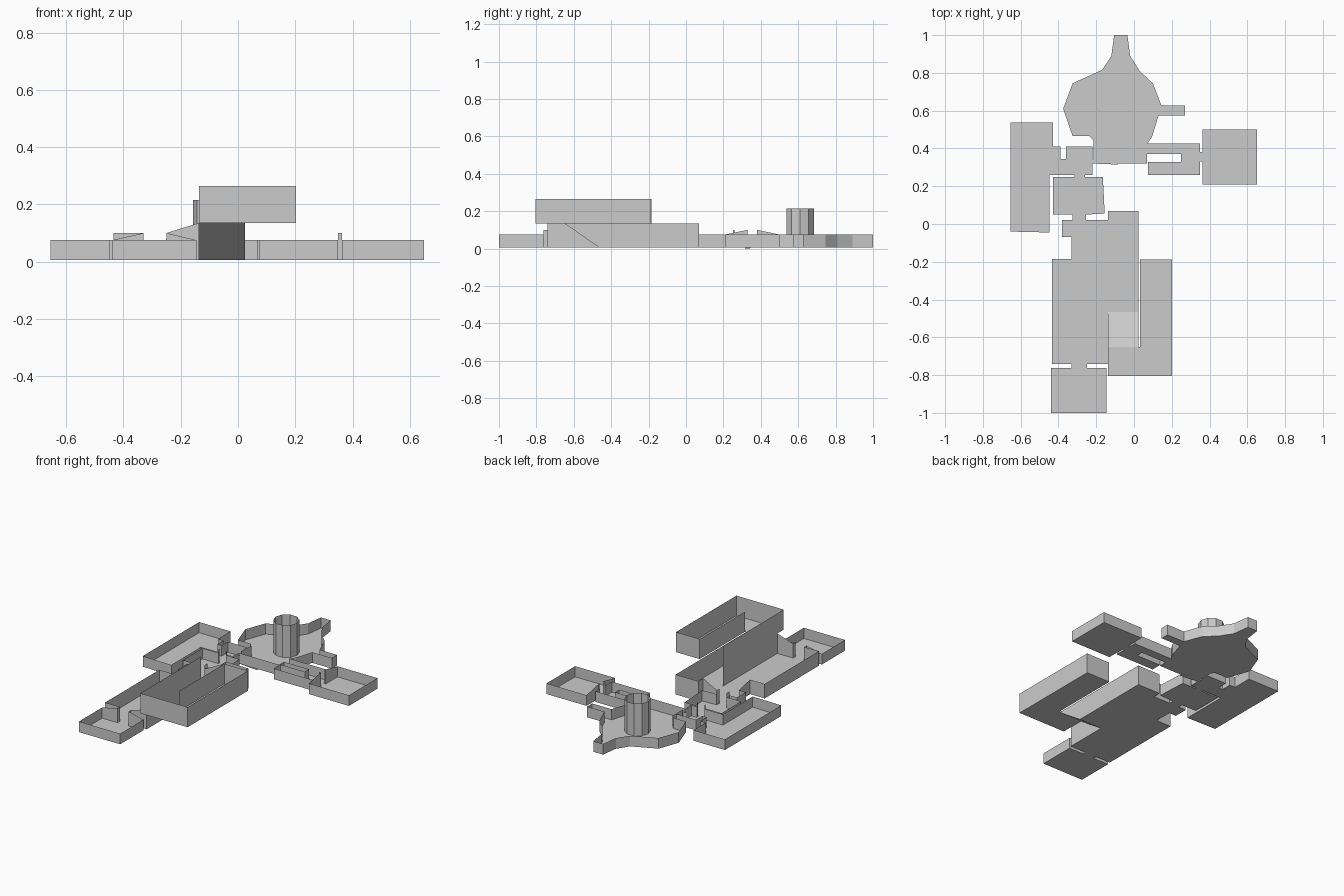
import bpy, bmesh
from math import cos, sin, tau

if "Cube" in bpy.data.objects:
    bpy.data.objects.remove(bpy.data.objects["Cube"])

FLOOR, WALL, DOOR, HIGH, TOP = 0.006, 0.075, 0.10, 0.135, 0.265


def mesh_object(name, faces):
    """Object from a list of faces, each a list of 3D corners."""
    bm = bmesh.new()
    for f in faces:
        bm.faces.new([bm.verts.new(p) for p in f])
    bmesh.ops.remove_doubles(bm, verts=bm.verts, dist=0.0005)
    me = bpy.data.meshes.new(name)
    bm.to_mesh(me)
    bm.free()
    ob = bpy.data.objects.new(name, me)
    bpy.context.collection.objects.link(ob)
    return ob


def room(name, outline, open_edges=(), z=FLOOR, top=WALL):
    """Open tray: floor outline (counterclockwise) with thin walls.
    A third value on a point overrides the wall height there."""
    pts = [(p[0], p[1], p[2] if len(p) > 2 else top) for p in outline]
    faces = [[(x, y, z) for x, y, h in pts]]
    for i, a in enumerate(pts):
        b = pts[(i + 1) % len(pts)]
        if i not in open_edges:
            faces.append([(b[0], b[1], z), (a[0], a[1], z), a, b])
    return mesh_object(name, faces)


def doorway(name, x0, x1, y0, y1, along_x):
    """Short link between rooms with two side walls."""
    pts = [(x0, y0), (x1, y0), (x1, y1), (x0, y1)]
    return room(name, pts, (1, 3) if along_x else (0, 2), top=DOOR)


# Cave with north tip and east side passage
room("cave", [
    (-.215, .32), (.07, .32), (.07, .37), (.07, .425), (.095, .46), (.13, .575),
    (.27, .575), (.27, .628), (.145, .628), (.10, .745), (.03, .81), (-.02, .89),
    (-.035, 1), (-.105, 1), (-.12, .89), (-.17, .815), (-.325, .745), (-.375, .61),
    (-.325, .465), (-.235, .465), (-.213, .44), (-.215, .41), (-.215, .345)], (2, 22))

# Faceted shaft standing in the cave, open at the top
N = 10
ring = [(-.08 + .077 * cos(tau * i / N), .61 + .077 * sin(tau * i / N)) for i in range(N)]
mesh_object("cave_shaft", [
    [(*ring[i], FLOOR), (*ring[(i + 1) % N], FLOOR),
     (*ring[(i + 1) % N], .215), (*ring[i], .215)] for i in range(N)])

# Sunken link floor between cave and west corridor
mesh_object("cave_link", [[(-.22, .345, FLOOR), (-.22, .32, FLOOR),
                           (-.085, .315, 0), (-.085, .34, 0)]])

# East corridor and room
room("east_corridor", [
    (.075, .26), (.35, .26), (.35, .33), (.35, .38), (.35, .425), (.07, .425),
    (.07, .37), (.25, .37), (.25, .327), (.075, .327)], (2, 5))
room("east_room", [
    (.363, .208), (.65, .208), (.65, .5), (.363, .5), (.363, .38, DOOR), (.363, .33, DOOR)], (4,))
doorway("east_doorway", .35, .363, .33, .38, True)

# West corridor and room
room("west_corridor", [
    (-.43, .26), (-.315, .26), (-.26, .26), (-.22, .26), (-.22, .32), (-.22, .345),
    (-.22, .41), (-.36, .41), (-.36, .345), (-.39, .345), (-.39, .41), (-.43, .41)],
    (1, 4, 11))
room("west_room", [
    (-.655, -.04), (-.447, -.045), (-.447, .26), (-.43, .26), (-.43, .41),
    (-.43, .537), (-.655, .537)], (3,))

# Middle room with doorways north and south
room("middle_room", [
    (-.43, .05), (-.325, .05), (-.255, .05), (-.155, .055), (-.165, .25),
    (-.26, .25), (-.315, .25), (-.43, .25)], (1, 5))
doorway("middle_north_doorway", -.315, -.26, .25, .26, False)
doorway("middle_south_doorway", -.325, -.255, .02, .05, False)

# Main hall
room("main_hall", [
    (-.435, -.74, DOOR), (-.33, -.74, DOOR), (-.25, -.74, DOOR), (-.137, -.74, HIGH),
    (-.137, -.465, HIGH), (.025, -.465, HIGH), (.025, .07, HIGH), (-.137, .07, HIGH),
    (-.137, .02, HIGH), (-.255, .02), (-.325, .02), (-.38, .02), (-.38, -.07),
    (-.33, -.07), (-.33, -.185, DOOR), (-.435, -.185, DOOR)], (1, 4, 9))

# South room
room("south_room", [
    (-.44, -1), (-.145, -1), (-.145, -.763), (-.25, -.763, DOOR),
    (-.33, -.763, DOOR), (-.44, -.763)], (3,))
doorway("south_doorway", -.33, -.25, -.763, -.74, False)

# Ramp to the upper room, with the wedge of wall above its east side
mesh_object("ramp", [
    [(-.137, -.465, FLOOR), (-.137, -.65, HIGH), (.025, -.65, HIGH), (.025, -.465, FLOOR)],
    [(.025, -.465, FLOOR), (.025, -.65, HIGH), (.025, -.465, HIGH)]])

# Wall between hall and ramp
mesh_object("ramp_wall", [
    [(-.137, -.465, FLOOR), (-.137, -.185, FLOOR), (-.137, -.185, TOP),
     (-.137, -.65, TOP), (-.137, -.65, HIGH)]])

# Raised upper room
room("upper_room", [
    (-.137, -.805), (.202, -.805), (.202, -.187), (.033, -.187),
    (.033, -.65), (-.137, -.65)], (4,), HIGH, TOP)
